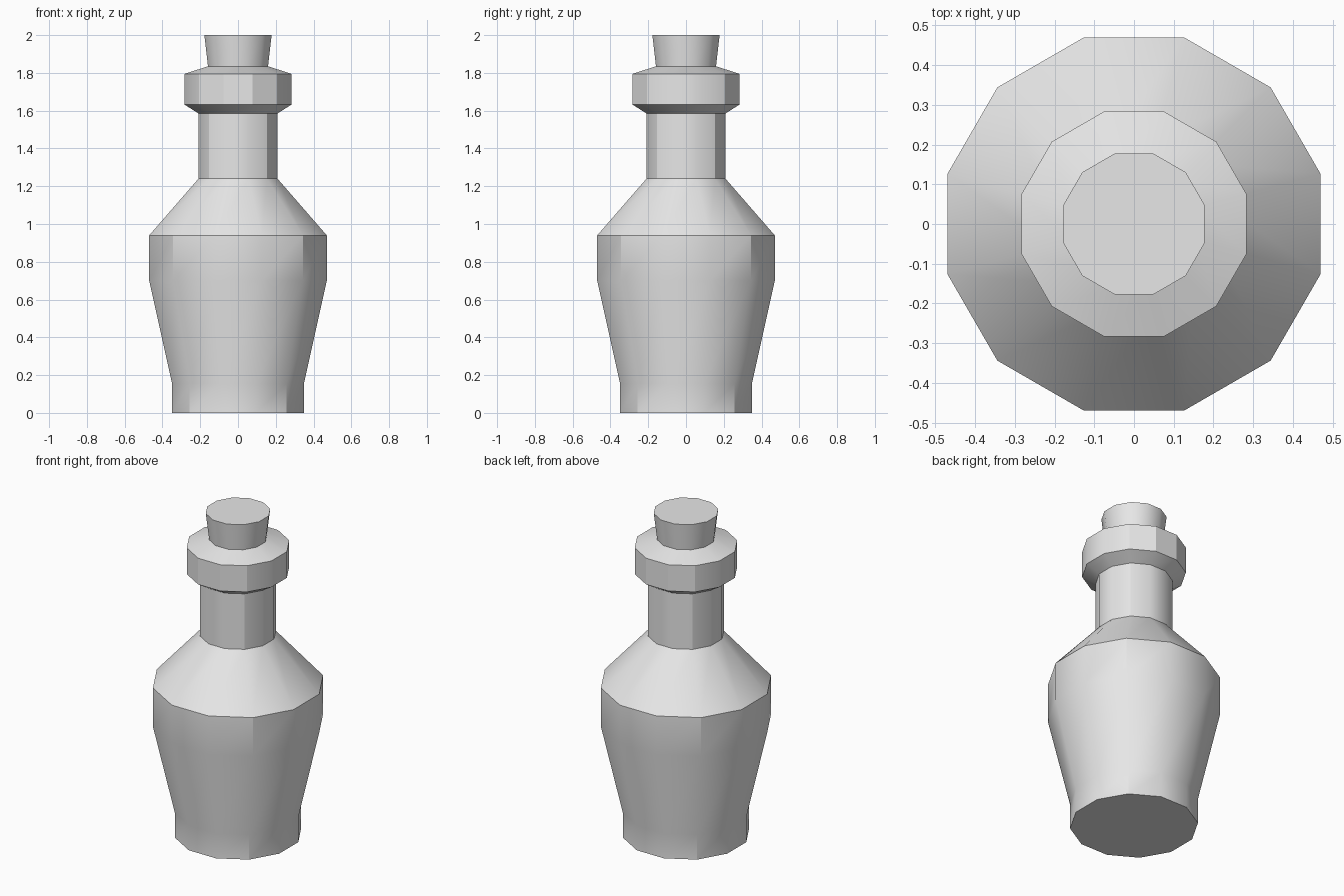
import bpy, bmesh, math

if "Cube" in bpy.data.objects:
    bpy.data.objects.remove(bpy.data.objects["Cube"])

SIDES = 12
FLAT = math.cos(math.pi / SIDES)  # flat-to-flat half width -> corner radius

grey = bpy.data.materials.new("plain grey")
grey.diffuse_color = (0.8, 0.8, 0.8, 1)
grey.use_nodes = True
grey.node_tree.nodes["Principled BSDF"].inputs["Base Color"].default_value = grey.diffuse_color


def lathe(name, profile, cap_bottom=False, cap_top=False):
    """Twelve-sided turned part from (half width, height) points."""
    bm = bmesh.new()
    rings = []
    for w, z in profile:
        r = w / FLAT
        angles = [2 * math.pi * (i + 0.5) / SIDES for i in range(SIDES)]
        rings.append([bm.verts.new((r * math.cos(a), r * math.sin(a), z)) for a in angles])
    for lo, hi in zip(rings, rings[1:]):
        for i in range(SIDES):
            j = (i + 1) % SIDES
            bm.faces.new((lo[i], lo[j], hi[j], hi[i]))
    if cap_bottom:
        bm.faces.new(rings[0][::-1])
    if cap_top:
        bm.faces.new(rings[-1])
    mesh = bpy.data.meshes.new(name)
    bm.to_mesh(mesh)
    bm.free()
    mesh.materials.append(grey)
    obj = bpy.data.objects.new(name, mesh)
    bpy.context.collection.objects.link(obj)
    bpy.ops.object.select_all(action='DESELECT')
    obj.select_set(True)
    bpy.context.view_layer.objects.active = obj
    bpy.ops.object.shade_smooth_by_angle(angle=math.radians(30))
    return obj


# bottle: foot, flared body, shoulder, neck and lip
lathe("bottle", [(0.349, 0), (0.349, 0.155), (0.47, 0.70), (0.47, 0.94),
                 (0.209, 1.24), (0.209, 1.585), (0.283, 1.632),
                 (0.283, 1.795), (0.159, 1.835)], cap_bottom=True)

# tapered stopper
lathe("stopper", [(0.159, 1.835), (0.178, 2.0)], cap_top=True)
